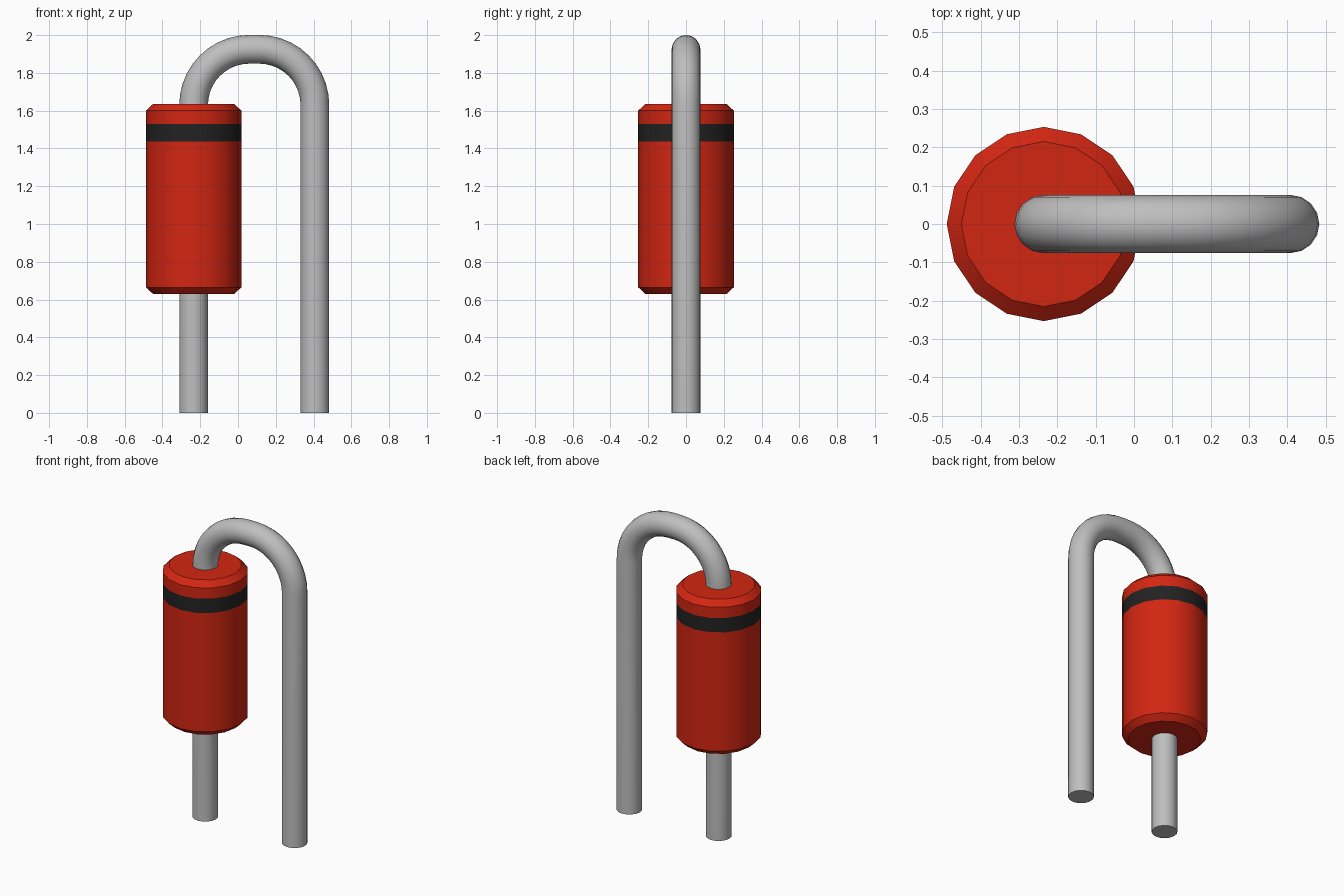
import bpy, bmesh, math

cube = bpy.data.objects.get("Cube")
if cube:
    bpy.data.objects.remove(cube, do_unlink=True)


def material(name, rgb):
    m = bpy.data.materials.new(name)
    m.use_nodes = True
    m.diffuse_color = (*rgb, 1)
    bsdf = m.node_tree.nodes["Principled BSDF"]
    bsdf.inputs["Base Color"].default_value = (*rgb, 1)
    bsdf.inputs["Roughness"].default_value = 0.6
    return m


def smooth(obj):
    bpy.ops.object.select_all(action='DESELECT')
    obj.select_set(True)
    bpy.context.view_layer.objects.active = obj
    bpy.ops.object.shade_smooth_by_angle(angle=math.radians(30))


red = material("red", (0.65, 0.019, 0.006))
black = material("black", (0.016, 0.016, 0.016))
grey = material("wire grey", (0.52, 0.52, 0.52))

BODY_X, LEG_X = -0.235, 0.407
SIDES = 16
BAND = (1.437, 1.53)

# Body: lathed 16-sided cylinder with chamfered ends and a flush band
profile = [(0.215, 0.63), (0.253, 0.665), (0.253, BAND[0]),
           (0.253, BAND[1]), (0.253, 1.60), (0.215, 1.635)]
bm = bmesh.new()
rings = []
for r, z in profile:
    rings.append([bm.verts.new((r * math.cos(2 * math.pi * i / SIDES),
                                r * math.sin(2 * math.pi * i / SIDES), z))
                  for i in range(SIDES)])
for low, high in zip(rings, rings[1:]):
    for i in range(SIDES):
        j = (i + 1) % SIDES
        bm.faces.new((low[i], low[j], high[j], high[i]))
bm.faces.new(rings[0][::-1])
bm.faces.new(rings[-1])
for f in bm.faces:
    f.material_index = int(BAND[0] < f.calc_center_median().z < BAND[1])
mesh = bpy.data.meshes.new("body")
bm.to_mesh(mesh)
bm.free()
mesh.materials.append(red)
mesh.materials.append(black)
body = bpy.data.objects.new("body", mesh)
body.location.x = BODY_X
bpy.context.collection.objects.link(body)
smooth(body)

# Wire: straight through the body, over the bend and down to the ground
BEND, TOP, STEPS = 0.295, 1.925, 10
arc = [(BEND * (1 - math.cos(a)), TOP - BEND + BEND * math.sin(a))
       for a in (math.pi / 2 * i / STEPS for i in range(STEPS + 1))]
path = [(BODY_X, 0)] + [(BODY_X + dx, z) for dx, z in arc]
path += [(LEG_X - dx, z) for dx, z in reversed(arc)] + [(LEG_X, 0)]
curve = bpy.data.curves.new("wire_lead", 'CURVE')
curve.dimensions = '3D'
curve.bevel_depth = 0.076
curve.bevel_resolution = 6
curve.use_fill_caps = True
spline = curve.splines.new('POLY')
spline.points.add(len(path) - 1)
for p, (x, z) in zip(spline.points, path):
    p.co = (x, 0, z, 1)
curve.materials.append(grey)
wire = bpy.data.objects.new("wire_lead", curve)
bpy.context.collection.objects.link(wire)
bpy.ops.object.select_all(action='DESELECT')
wire.select_set(True)
bpy.context.view_layer.objects.active = wire
bpy.ops.object.convert(target='MESH')
smooth(bpy.context.view_layer.objects.active)
